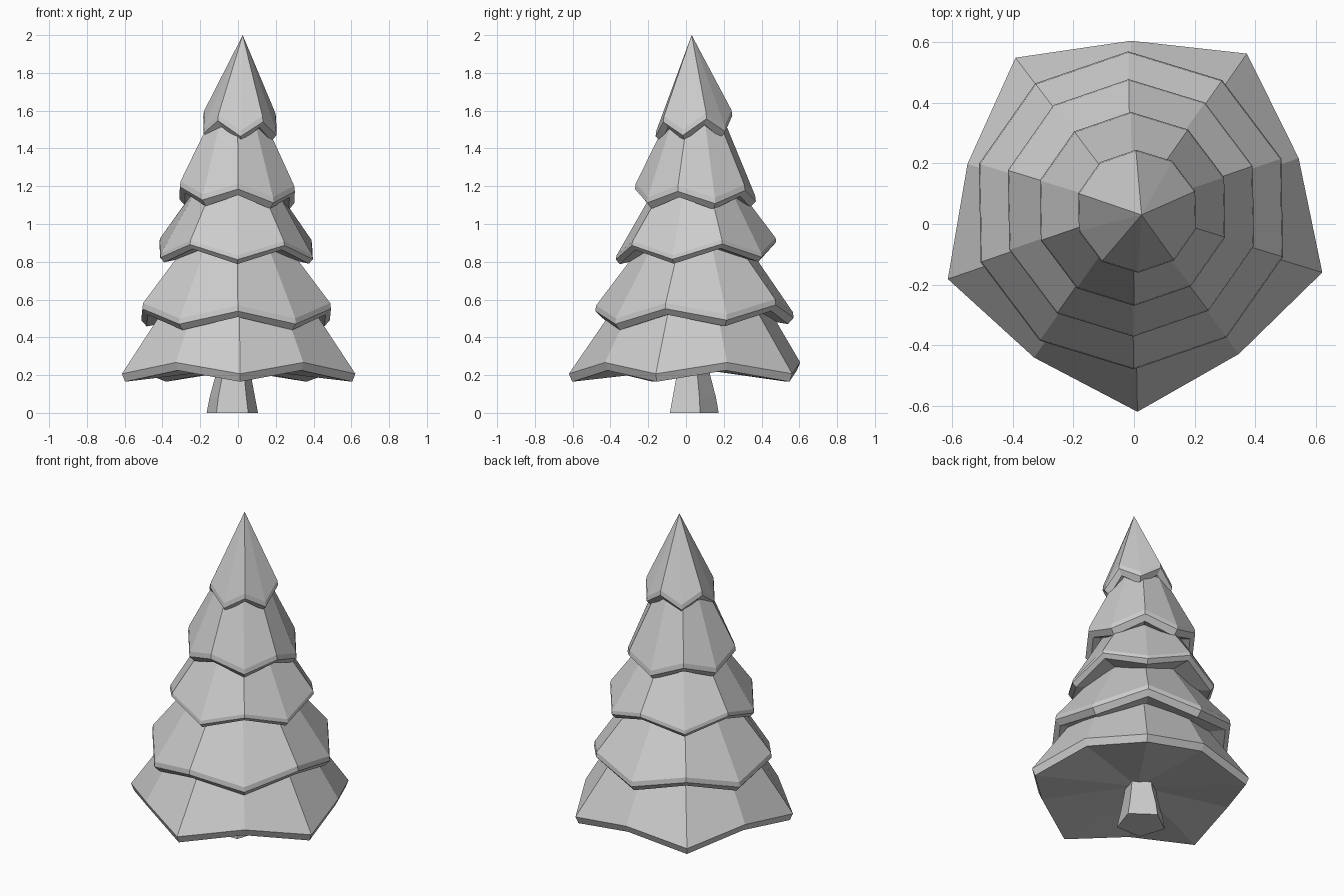
import bpy
from math import cos, sin, radians

if "Cube" in bpy.data.objects:
    bpy.data.objects.remove(bpy.data.objects["Cube"])


def loft(name, rings, top_point=None, bottom_point=None):
    """Skin a stack of equal-sized rings, closing ends with a fan or an n-gon."""
    n = len(rings[0])
    verts = [v for r in rings for v in r]
    faces = []
    for k in range(len(rings) - 1):
        a, b = k * n, (k + 1) * n
        faces += [(a + i, a + (i + 1) % n, b + (i + 1) % n, b + i) for i in range(n)]
    last = (len(rings) - 1) * n
    if bottom_point:
        verts.append(bottom_point)
        faces += [((i + 1) % n, i, len(verts) - 1) for i in range(n)]
    else:
        faces.append(tuple(reversed(range(n))))
    if top_point:
        verts.append(top_point)
        faces += [(last + i, last + (i + 1) % n, len(verts) - 1) for i in range(n)]
    else:
        faces.append(tuple(range(last, last + n)))
    mesh = bpy.data.meshes.new(name)
    mesh.from_pydata(verts, [], faces)
    mesh.update()
    obj = bpy.data.objects.new(name, mesh)
    bpy.context.collection.objects.link(obj)
    return obj


def ring(cx, cy, radii, heights, start, n, tilt=(0, 0)):
    """Ring whose radius and height alternate between drooping and raised corners."""
    pts = []
    for i in range(n):
        a = radians(start + 360 * i / n)
        x, y = radii[i % 2] * cos(a), radii[i % 2] * sin(a)
        pts.append((cx + x, cy + y, heights[i % 2] + tilt[0] * x + tilt[1] * y))
    return pts


def tier(name, c, radii, low, high, rim, start, tilt, top, apex=None):
    """One branch skirt: zigzag rim with an edge strip and a tucked-in lip."""
    rings = [ring(*c, [r - inset for r in radii], (low - drop, high - drop), start, 10, tilt)
             for inset, drop in reversed(rim)]
    if top:
        rings.append(ring(*c, (top[0], top[0]), (top[1], top[1]), start, 10))
    return loft(name, rings, apex, (c[0], c[1], (low + high) / 2))


# Trunk
loft("trunk", [ring(-.03, .03, (.143, .143), (0, 0), 90, 5),
               ring(-.03, .032, (.127, .127), (.08, .08), 90, 5),
               ring(-.025, .03, (.098, .098), (.2, .2), 90, 5),
               ring(-.025, .03, (.085, .085), (.32, .32), 90, 5)])

# Branch tiers, each turned half a step from the one below
thin = [(0, 0), (.018, .042)]
thick = [(.004, 0), (0, .03), (.03, .062)]
slim = [(.004, 0), (0, .022), (.022, .046)]
A, B = -89, -53
tier("branches_bottom", (0, .03), (.65, .575), .207, .267, thin, A, (0, 0), (.38, .6))
tier("branches_lower", (-.01, .045), (.525, .525), .515, .587, thick, B, (0, .035), (.27, .9))
tier("branches_middle", (-.01, .053), (.425, .425), .842, .918, slim, A, (-.01, .02), (.2, 1.22))
tier("branches_upper", (-.005, .05), (.32, .32), 1.15, 1.215, thick, B, (-.04, .0), (.16, 1.53))
tier("branches_top", (.01, .042), (.203, .203), 1.51, 1.587, thick, A, (-.03, .08), None,
     (.025, .03, 2.0))
